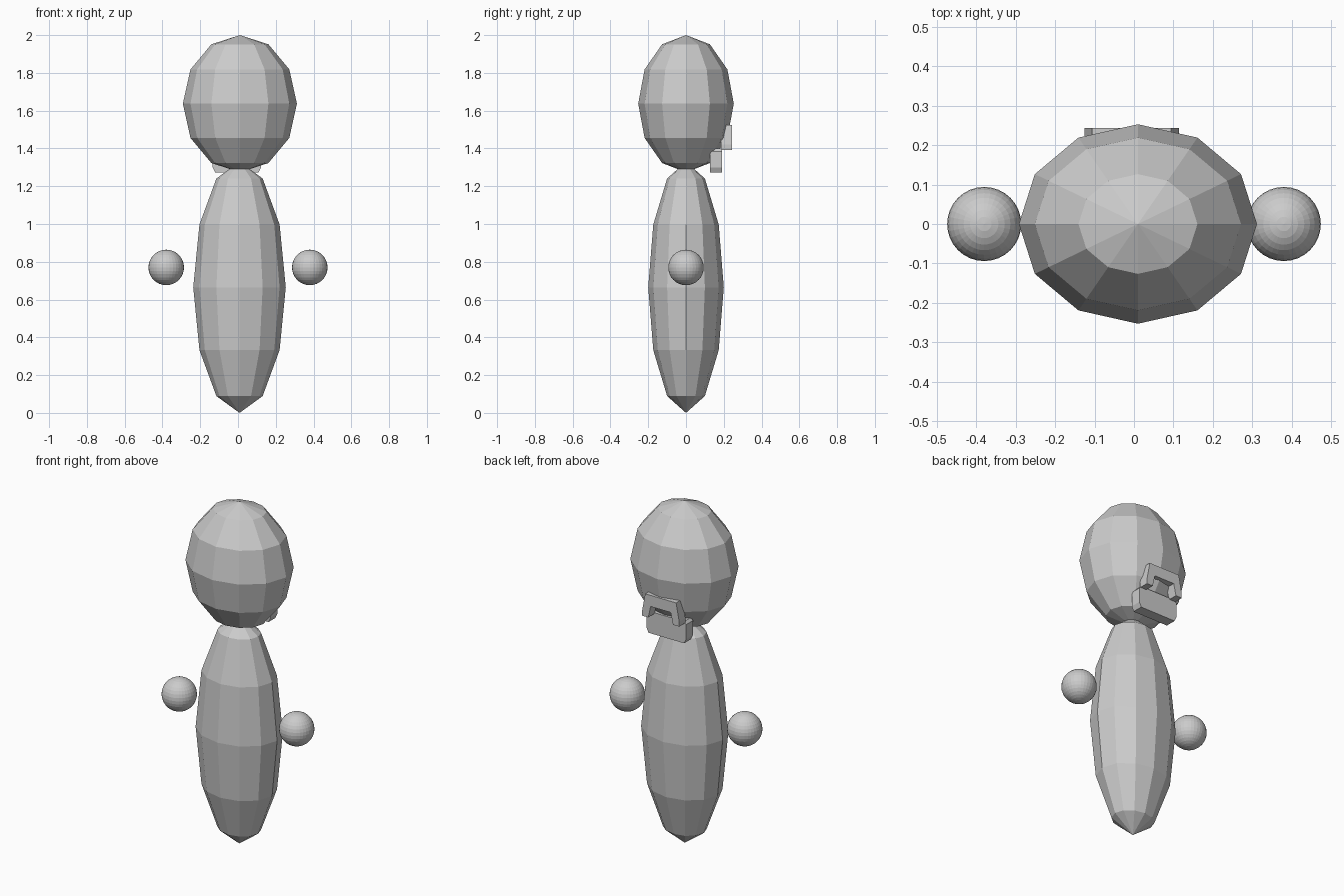
import bpy
import bmesh

if "Cube" in bpy.data.objects:
    bpy.data.objects.remove(bpy.data.objects["Cube"])


def ellipsoid(name, loc, radii, segs, rings):
    """Flat-shaded UV sphere scaled to the given radii."""
    bpy.ops.mesh.primitive_uv_sphere_add(segments=segs, ring_count=rings, radius=1, location=loc)
    ob = bpy.context.object
    ob.name = name
    ob.scale = radii
    bpy.ops.object.transform_apply(location=False, rotation=False, scale=True)
    return ob


def prism(name, profile, y0, y1):
    """Extrude an (x, z) outline along y."""
    bm = bmesh.new()
    face = bm.faces.new([bm.verts.new((x, y0, z)) for x, z in profile])
    ext = bmesh.ops.extrude_face_region(bm, geom=[face])
    verts = [v for v in ext["geom"] if isinstance(v, bmesh.types.BMVert)]
    bmesh.ops.translate(bm, verts=verts, vec=(0, y1 - y0, 0))
    bmesh.ops.recalc_face_normals(bm, faces=bm.faces)
    mesh = bpy.data.meshes.new(name)
    bm.to_mesh(mesh)
    bm.free()
    ob = bpy.data.objects.new(name, mesh)
    bpy.context.collection.objects.link(ob)
    return ob


def mirrored(half, cx):
    """Close a right-half outline by mirroring it about x = cx."""
    return [(cx + x, z) for x, z in half] + [(cx - x, z) for x, z in reversed(half)]


# low-poly head and body
ellipsoid("head", (0.01, 0, 1.637), (0.302, 0.253, 0.363), 12, 6)
ellipsoid("body", (0.008, 0, 0.665), (0.245, 0.2, 0.665), 12, 6)

# floating hands
for side, label in ((-1, "left"), (1, "right")):
    ellipsoid(label + "_hand", (side * 0.38, 0, 0.77), (0.094,) * 3, 32, 16)

# clasp on the back of the neck: block with chamfered bottom, arch above it
cx = -0.006
block = [(0.115, 1.273), (0.128, 1.30), (0.128, 1.385), (0.115, 1.40)]
prism("clasp_block", mirrored(block, cx), 0.127, 0.19)
arch = [(0.065, 1.46), (0.08, 1.392), (0.12, 1.392), (0.12, 1.42), (0.10, 1.525)]
prism("clasp_arch", mirrored(arch, cx), 0.185, 0.243)
